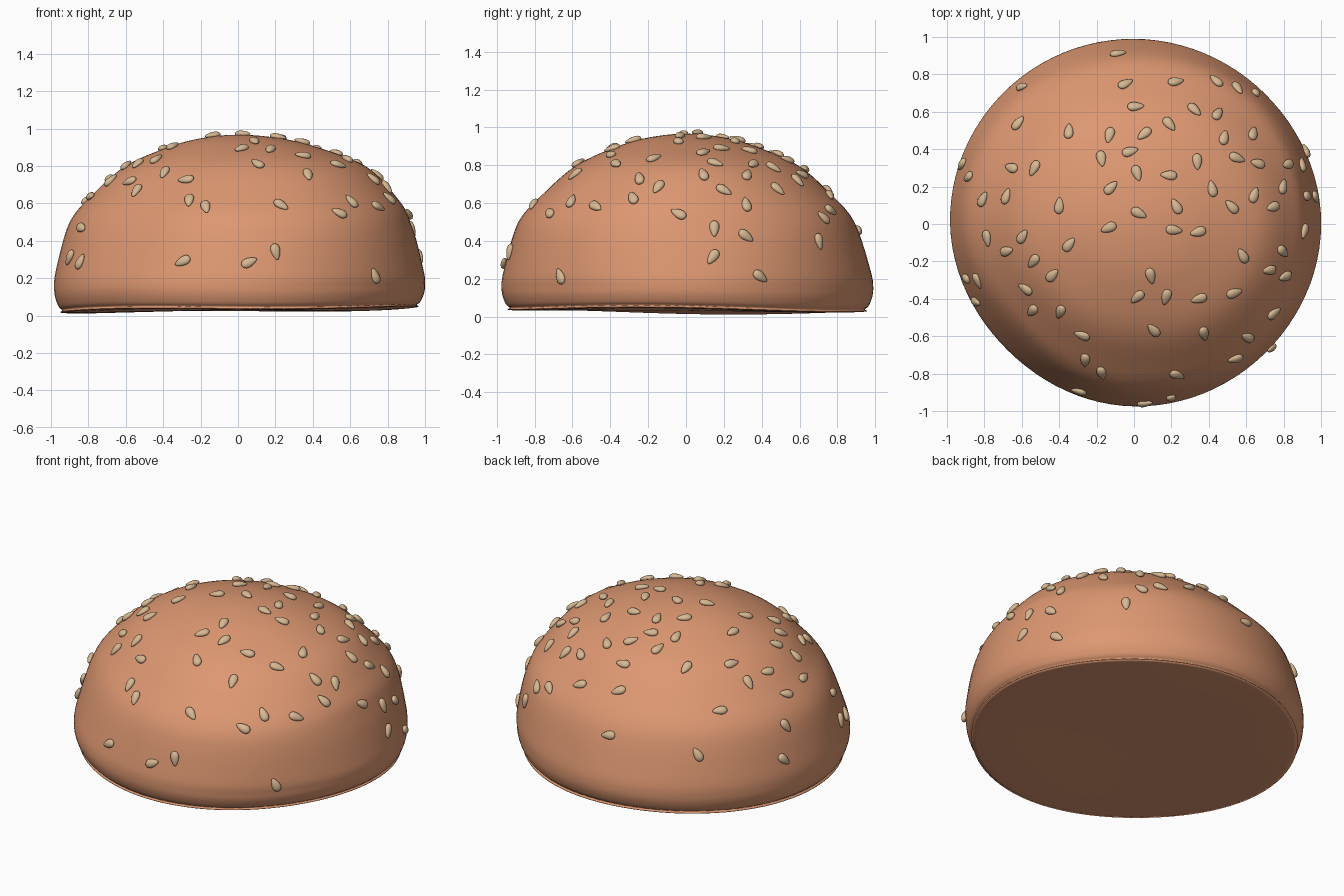
import bpy, bmesh, math, random
from mathutils import Vector, Matrix
from mathutils.bvhtree import BVHTree

if "Cube" in bpy.data.objects:
    bpy.data.objects.remove(bpy.data.objects["Cube"])

random.seed(7)


def material(name, rgb):
    m = bpy.data.materials.new(name)
    m.diffuse_color = (*rgb, 1)
    m.use_nodes = True
    m.node_tree.nodes["Principled BSDF"].inputs["Base Color"].default_value = m.diffuse_color
    return m


def catmull(a, b, c, d, t):
    return b + (c - a) * (t / 2) + (2 * a - 5 * b + 4 * c - d) * (t * t / 2) \
        + (3 * b - a - 3 * c + d) * (t ** 3 / 2)


def around(vals, az):
    n = len(vals)
    f = az / math.tau * n
    i = math.floor(f)
    return catmull(*[vals[(i + k) % n] for k in (-1, 0, 1, 2)], f - i)


# Bun: half profile, swept round with slightly uneven radii
PROFILE = [(0, .967), (.2, .948), (.38, .9), (.61, .8), (.78, .65), (.9, .5),
           (.972, .25), (.983, .15), (.97, .085), (.94, .045), (.86, .028), (0, .032)]
# radii at low, middle and high level for azimuths E, NE, N, NW, W, SW, S, SE
LOW = [1.0, .985, .99, .99, .983, .955, .975, .98]
MID = [.92, .925, .89, .905, .9, .84, .885, .93]
HIGH = [.68, .64, .59, .6, .6, .56, .575, .64]


def radius_factor(az, z):
    lo, mi, hi = around(LOW, az) / .983, around(MID, az) / .9, around(HIGH, az) / .61
    if z < .5:
        return lo + (mi - lo) * max(0, (z - .15) / .35)
    return mi + (hi - mi) * min(1, (z - .5) / .3)


pts = [Vector(p) for p in PROFILE]
mirror = Vector((-pts[1].x, pts[1].y))
dense = []
for i in range(len(pts) - 2):
    a = pts[i - 1] if i else mirror
    dense += [catmull(a, pts[i], pts[i + 1], pts[i + 2], k / 5) for k in range(5)]
dense += [pts[-2].lerp(pts[-1], k / 4) for k in range(4)]

bm = bmesh.new()
N = 96
top, bottom = bm.verts.new((0, 0, PROFILE[0][1])), bm.verts.new((0, 0, PROFILE[-1][1]))
rings = []
for r, z in dense[1:]:
    ring = []
    for j in range(N):
        az = j * math.tau / N
        rr = r * radius_factor(az, z)
        x, y = rr * math.cos(az), rr * math.sin(az)
        wave = .012 * x - .01 * y + .008 * r * math.sin(3 * az + 2.2)
        ring.append(bm.verts.new((x, y, z + wave * max(0, 1 - z / .25))))
    rings.append(ring)
for j in range(N):
    k = (j + 1) % N
    bm.faces.new((top, rings[0][j], rings[0][k]))
    bm.faces.new((bottom, rings[-1][k], rings[-1][j]))
    for u, v in zip(rings, rings[1:]):
        bm.faces.new((u[j], v[j], v[k], u[k]))
bmesh.ops.recalc_face_normals(bm, faces=bm.faces)
tree = BVHTree.FromBMesh(bm)
bun_mesh = bpy.data.meshes.new("bun")
bm.to_mesh(bun_mesh)
bm.free()
bun_mesh.shade_smooth()
bun_mesh.materials.append(material("crust", (.72, .31, .165)))
bpy.context.collection.objects.link(bpy.data.objects.new("bun", bun_mesh))

# Seed: flattened teardrop, shared by every copy
bm = bmesh.new()
bmesh.ops.create_uvsphere(bm, u_segments=14, v_segments=10, radius=1,
                          matrix=Matrix.Rotation(math.pi / 2, 4, 'Y'))
for v in bm.verts:
    taper = 1 - .35 * v.co.x
    v.co = Vector((v.co.x * .045, v.co.y * .025 * taper, v.co.z * .017 * taper))
seed_mesh = bpy.data.meshes.new("seed")
bm.to_mesh(seed_mesh)
bm.free()
seed_mesh.shade_smooth()
seed_mesh.materials.append(material("seed", (.68, .48, .29)))

# Scatter the seeds over the crust, spaced apart, none near the base
spots = []
for _ in range(3000):
    az, r = random.uniform(0, math.tau), math.sqrt(random.random())
    p, n, _, _ = tree.ray_cast(Vector((r * math.cos(az), r * math.sin(az), 2)), Vector((0, 0, -1)))
    if p is None or p.z < .14 or any((p - q).length < .115 for q in spots):
        continue
    spots.append(p)
    t = n.orthogonal().normalized()
    t.rotate(Matrix.Rotation(random.uniform(0, math.tau), 3, n))
    rot = Matrix((t, n.cross(t), n)).transposed().to_4x4()
    seed = bpy.data.objects.new("seed", seed_mesh)
    seed.matrix_world = Matrix.Translation(p + n * .007) @ rot
    bpy.context.collection.objects.link(seed)
    if len(spots) == 82:
        break
